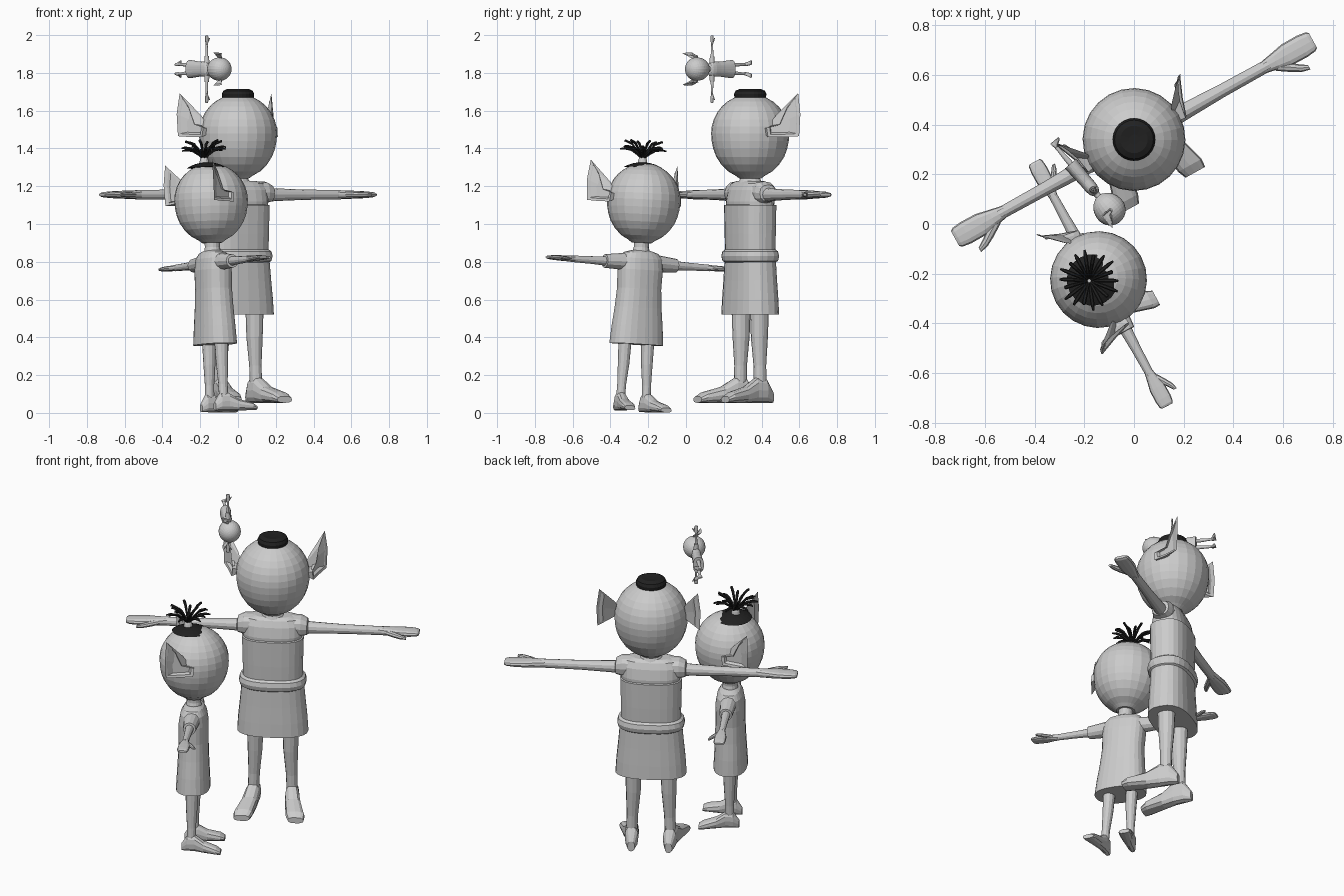
import bpy, bmesh, math
from mathutils import Matrix, Vector

if "Cube" in bpy.data.objects:
    bpy.data.objects.remove(bpy.data.objects["Cube"])


def material(name, v):
    m = bpy.data.materials.new(name)
    m.diffuse_color = (v, v, v, 1)
    m.use_nodes = True
    m.node_tree.nodes["Principled BSDF"].inputs["Base Color"].default_value = m.diffuse_color
    return m


GREY = material("light grey", 0.6)
DARK = material("black hair", 0.015)


def finish(name, bm, M, mat):
    bmesh.ops.recalc_face_normals(bm, faces=bm.faces)
    bm.transform(M)
    if M.determinant() < 0:
        bmesh.ops.reverse_faces(bm, faces=bm.faces)
    me = bpy.data.meshes.new(name)
    bm.to_mesh(me)
    bm.free()
    me.materials.append(mat)
    ob = bpy.data.objects.new(name, me)
    bpy.context.collection.objects.link(ob)
    return ob


def loft(name, axis, rows, M, mat=GREY, n=16, p=2.0):
    """Skin rounded sections; row = (position, radius 1, radius 2, offset 1, offset 2)."""
    bm = bmesh.new()
    rings = []
    for row in rows:
        t, a, b, o1, o2 = (tuple(row) + (0, 0))[:5]
        ring = []
        for i in range(n):
            w = 2 * math.pi * i / n
            c, s = math.cos(w), math.sin(w)
            c = math.copysign(abs(c) ** (2 / p), c) * a + o1
            s = math.copysign(abs(s) ** (2 / p), s) * b + o2
            co = {'x': (t, c, s), 'y': (c, t, s), 'z': (c, s, t)}[axis]
            ring.append(bm.verts.new(co))
        rings.append(ring)
    for r, q in zip(rings, rings[1:]):
        for i in range(n):
            j = (i + 1) % n
            bm.faces.new((r[i], r[j], q[j], q[i]))
    bm.faces.new(rings[0])
    bm.faces.new(rings[-1])
    return finish(name, bm, M, mat)


def ear(name, M):
    """Flared bat ear with a tall tip, a low front lobe and a hollow front."""
    rim = [(.275, .135, .21), (.29, .14, .1), (.285, .135, -.015), (.25, .05, -.02),
           (.228, -.02, -.02), (.222, -.025, .03), (.235, .045, .045), (.25, .085, .14)]
    root = Vector((.185, .02, .03))
    bm = bmesh.new()
    outer = [bm.verts.new(c) for c in rim]
    inner = [bm.verts.new(root + (Vector(c) - Vector((.25, .07, .05))) * .4) for c in rim]
    mid = sum((Vector(c) for c in rim), Vector()) / len(rim)
    lip = [bm.verts.new(mid.lerp(Vector(c), .82) + Vector((-.004, 0, 0))) for c in rim]
    bowl = [bm.verts.new(mid.lerp(Vector(c), .7) + Vector((-.02, 0, 0))) for c in rim]
    for a, b in ((inner, outer), (outer, lip), (lip, bowl)):
        for i in range(8):
            j = (i + 1) % 8
            bm.faces.new((a[i], a[j], b[j], b[i]))
    bm.faces.new(inner)
    bm.faces.new(bowl)
    finish(name, bm, M, GREY)


def figure(tag, M, head_z, R, neck, leg, foot_k, foot_len, foot_z, arm, arm_z, reach, hand_k):
    # head: round above, tapering to the chin below
    up = [(head_z + R * math.cos(w), R * math.sin(w), R * math.sin(w))
          for w in [math.radians(d) for d in (4, 14, 25, 36, 47, 58, 69, 80, 90)]]
    low = [(-.2, .985), (-.4, .945), (-.6, .87), (-.8, .74), (-.97, .57), (-1.08, .38), (-1.16, .27)]
    low = [(head_z + d * R, f * R, f * R) for d, f in low]
    loft(tag + "_head", 'z', up + low, M, n=24)
    loft(tag + "_neck", 'z', neck, M)
    for s, side in ((1, "left"), (-1, "right")):
        S = M @ Matrix.Diagonal((s, 1, 1, 1))
        ear(f"{tag}_{side}_ear", S @ Matrix.Translation((0, 0, head_z)) @ Matrix.Scale(R / .205, 4))
        # leg and splayed foot
        loft(f"{tag}_{side}_leg", 'z', leg, S, n=12)
        rows = [(.075, .02, .06, .105), (.03, .038, .13, .107), (-.03, .04, .135, .112),
                (-.1, .046, .088, .125), (-.2, .054, .058, .146), (-.235, .045, .035, .152)]
        loft(f"{tag}_{side}_foot", 'y', [(y * foot_k * foot_len, a * foot_k, h * foot_k / 2, x * foot_k,
             foot_z + h * foot_k / 2) for y, a, h, x in rows], S, n=12, p=2.5)
        # arm, mitten hand and thumb
        loft(f"{tag}_{side}_arm", 'x', [(x, r, r, 0, arm_z) for x, r in arm], S, n=12)
        H = S @ Matrix.Translation((reach, 0, arm_z)) @ Matrix.Scale(hand_k, 4)
        loft(f"{tag}_{side}_hand", 'x', [(-.23, .024, .023), (-.17, .036, .022), (-.12, .047, .021),
             (-.05, .048, .018), (-.012, .043, .014), (0, .034, .008)], H, n=12, p=2.5)
        loft(f"{tag}_{side}_thumb", 'x', [(-.19, .02, .014, -.015), (-.14, .023, .015, -.045),
             (-.1, .018, .013, -.072), (-.065, .01, .008, -.088)], H, n=8)


# ---- tall figure ----
A = Matrix.Translation((0, .34, 0)) @ Matrix.Rotation(math.radians(29), 4, 'Z')
figure("tall", A, 1.48, .207,
       [(1.27, .052, .052), (1.24, .053, .053), (1.215, .07, .065), (1.19, .085, .07)],
       [(.56, .047, .052, .1), (.4, .042, .046, .1), (.25, .032, .034, .105), (.12, .032, .035, .11)],
       1, 1, .053, [(.15, .04), (.22, .034), (.4, .027), (.62, .025)], 1.155, .823, 1)
loft("tall_skirt", 'z', [(.52, .2, .12), (.6, .195, .117), (.7, .185, .112), (.8, .176, .108),
     (.86, .172, .106)], A, n=24, p=2.5)
loft("tall_belt", 'z', [(.795, .17, .105), (.805, .184, .12), (.83, .19, .126), (.855, .184, .12),
     (.866, .17, .105)], A, n=24, p=2.5)
loft("tall_vest", 'z', [(.85, .168, .105), (.95, .17, .108), (1.1, .174, .11), (1.103, .155, .095)],
     A, n=24, p=2.6)
loft("tall_shirt", 'z', [(1.0, .155, .095), (1.12, .168, .098), (1.18, .168, .085), (1.215, .15, .068),
     (1.228, .1, .05)], A, n=24, p=2.6)
for s, side in ((1, "left"), (-1, "right")):
    S = A @ Matrix.Diagonal((s, 1, 1, 1))
    loft(f"tall_{side}_shoulder", 'x', [(.09, .065, .06, 0, 1.167), (.16, .062, .058, 0, 1.167),
         (.195, .05, .045, 0, 1.162), (.2, .035, .032, 0, 1.157)], S, n=12, p=2.4)
# flat hair bun
loft("tall_hair_bun", 'z', [(1.655, .07, .07), (1.668, .083, .083), (1.688, .086, .086),
     (1.705, .078, .078), (1.716, .055, .055), (1.712, .02, .02)], A, DARK, n=24)


# ---- small figure and the doll made like it ----
def small(tag, M, foot_len):
    figure(tag, M, 1.12, .195, [(.92, .042, .042), (.87, .04, .04), (.82, .055, .05)],
           [(.4, .035, .038, .068), (.25, .03, .032, .07), (.14, .023, .025, .075), (.05, .023, .025, .078)],
           .72, foot_len, 0, [(.1, .027), (.22, .024), (.3, .02), (.42, .017)], .785, .56, .7)
    loft(tag + "_dress", 'z', [(.355, .15, .095), (.45, .142, .09), (.55, .13, .085), (.65, .122, .082),
         (.75, .126, .082), (.81, .122, .072), (.84, .098, .056), (.852, .055, .04)], M, n=24, p=2.4)
    for s, side in ((1, "left"), (-1, "right")):
        S = M @ Matrix.Diagonal((s, 1, 1, 1))
        loft(f"{tag}_{side}_sleeve", 'x', [(.07, .05, .048, 0, .79), (.14, .043, .042, 0, .788),
             (.215, .036, .036, 0, .785), (.216, .026, .026, 0, .785)], S, n=12)


C = (Matrix.Translation((-.111, -.282, .008)) @ Matrix.Rotation(math.radians(118.5), 4, 'Z')
     @ Matrix.Rotation(math.radians(3.4), 4, 'Y'))
small("child", C, 1)
# dark scalp patch, hair tie and spray of strands
loft("child_hair_cap", 'z', [(1.12 + .201 * math.cos(w), .201 * math.sin(w), .201 * math.sin(w), 0, .022)
     for w in [math.radians(d) for d in (3, 10, 17, 24, 31)]], C, DARK, n=20)
T = C @ Matrix.Translation((0, .035, 0))
loft("child_hair_tie", 'z', [(1.3, .024, .024), (1.315, .026, .026), (1.335, .022, .022),
     (1.345, .018, .018)], T, n=12)
for i in range(18):
    k = (0, .03, -.012)[i % 3]
    W = T @ Matrix.Rotation(2 * math.pi * i / 18, 4, 'Z')
    loft(f"child_hair_strand_{i + 1}", 'x', [(.004, .005, .006, 0, 1.335), (.03, .006, .008, 0, 1.368 + k * .4),
         (.065, .008, .008, 0, 1.395 + k * .8), (.1, .008, .007, 0, 1.402 + k),
         (.118 - k * .5, .004, .004, 0, 1.398 + k)], W, DARK, n=6)

# doll floating on its side, arms vertical
D = Matrix(((0, -.76, .65, -.329), (0, -.65, -.76, .329), (1, 0, 0, 1.82), (0, 0, 0, 1)))
small("doll", D @ Matrix.Scale(.32, 4), .6)
